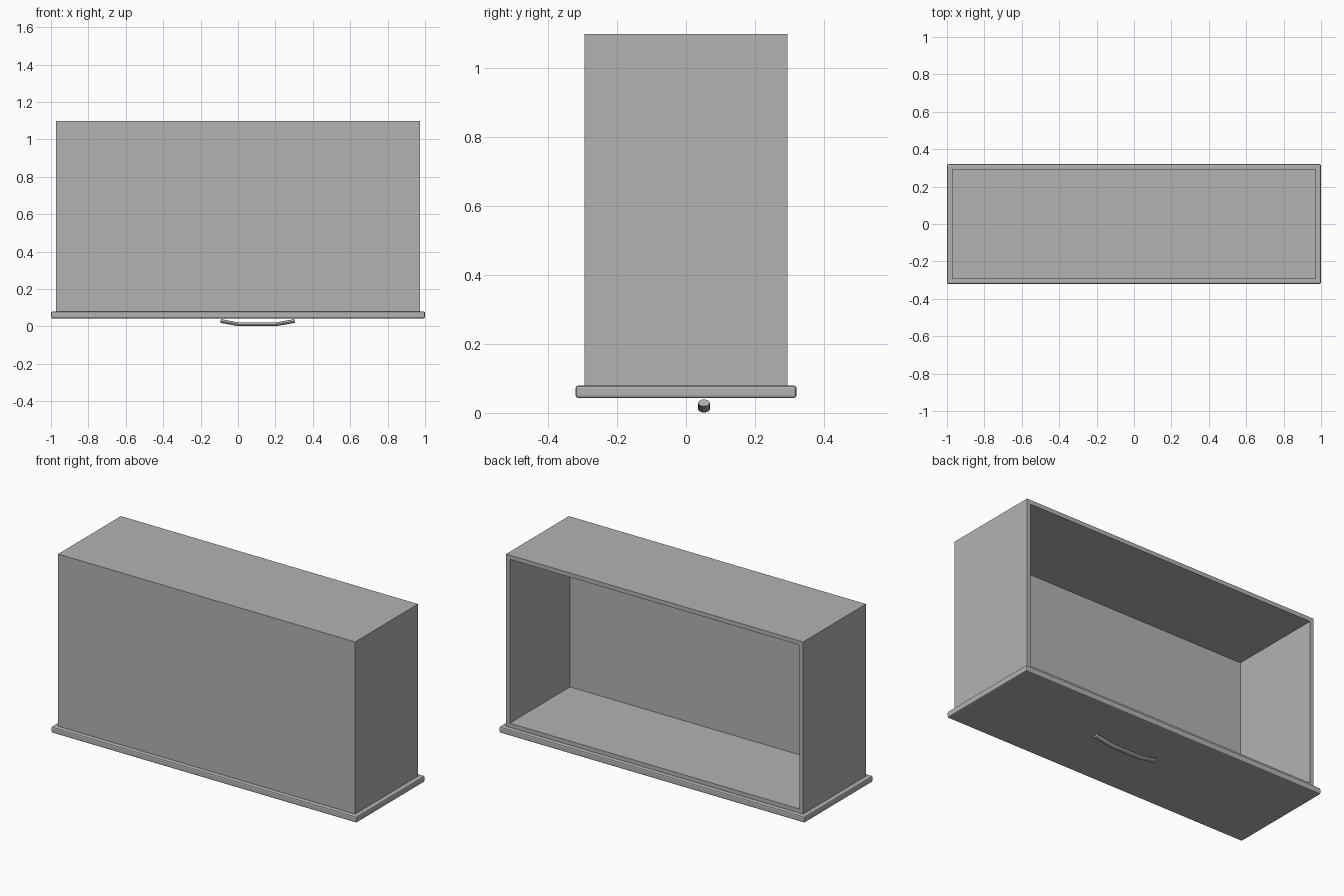
import bpy
import bmesh
from mathutils import Matrix, Vector
from math import cos, sin, tau

old = bpy.data.objects.get("Cube")
if old:
    bpy.data.objects.remove(old, do_unlink=True)

GREY = (0.45, 0.45, 0.45, 1)
grey = bpy.data.materials.new("plain grey")
grey.use_nodes = True
grey.diffuse_color = GREY
grey.node_tree.nodes["Principled BSDF"].inputs["Base Color"].default_value = GREY


def add_object(name, bm):
    bmesh.ops.recalc_face_normals(bm, faces=bm.faces)
    mesh = bpy.data.meshes.new(name)
    bm.to_mesh(mesh)
    bm.free()
    mesh.materials.append(grey)
    obj = bpy.data.objects.new(name, mesh)
    bpy.context.collection.objects.link(obj)
    return obj


def box(low, high):
    low, high = Vector(low), Vector(high)
    bm = bmesh.new()
    place = Matrix.Translation((low + high) / 2) @ Matrix.Diagonal((*(high - low), 1))
    bmesh.ops.create_cube(bm, size=1, matrix=place)
    return bm


# Drawer box: open towards the back, with walls of equal thickness
WALL = 0.025
bm = box((-0.973, -0.294, 0.078), (0.973, 0.294, 1.098))
back = max(bm.faces, key=lambda f: f.calc_center_median().y)
bmesh.ops.inset_region(bm, faces=[back], thickness=WALL, use_even_offset=True)
floor = bmesh.ops.extrude_face_region(bm, geom=[back])["geom"]
bmesh.ops.translate(bm, vec=(0, WALL - 0.588, 0),
                    verts=[v for v in floor if isinstance(v, bmesh.types.BMVert)])
if back.is_valid:
    bmesh.ops.delete(bm, geom=[back], context="FACES_ONLY")
add_object("drawer_box", bm)

# Front panel with chamfered edges
panel = add_object("front_panel", box((-1, -0.32, 0.043), (1, 0.32, 0.079)))
chamfer = panel.modifiers.new("chamfer", "BEVEL")
chamfer.width = 0.007
chamfer.segments = 2

# Bowed handle: an oval section swept along a bent path
PATH = [(-0.093, 0.029), (0.005, 0.011), (0.2, 0.011), (0.303, 0.029)]
SIDES = 16
bm = bmesh.new()
rings = []
for i, (x, z) in enumerate(PATH):
    before, after = Vector(PATH[max(i - 1, 0)]), Vector(PATH[min(i + 1, 3)])
    along = (after - before).normalized()
    ring = []
    for k in range(SIDES):
        a = tau * k / SIDES
        lift = 0.01 * sin(a)
        ring.append(bm.verts.new((x - along.y * lift, 0.052 + 0.017 * cos(a),
                                  z + along.x * lift)))
    rings.append(ring)
for r, s in zip(rings, rings[1:]):
    for k in range(SIDES):
        n = (k + 1) % SIDES
        bm.faces.new((r[k], r[n], s[n], s[k]))
bm.faces.new(rings[0])
bm.faces.new(rings[-1])
handle = add_object("handle", bm)

bpy.ops.object.select_all(action="DESELECT")
handle.select_set(True)
bpy.context.view_layer.objects.active = handle
bpy.ops.object.shade_smooth_by_angle()
